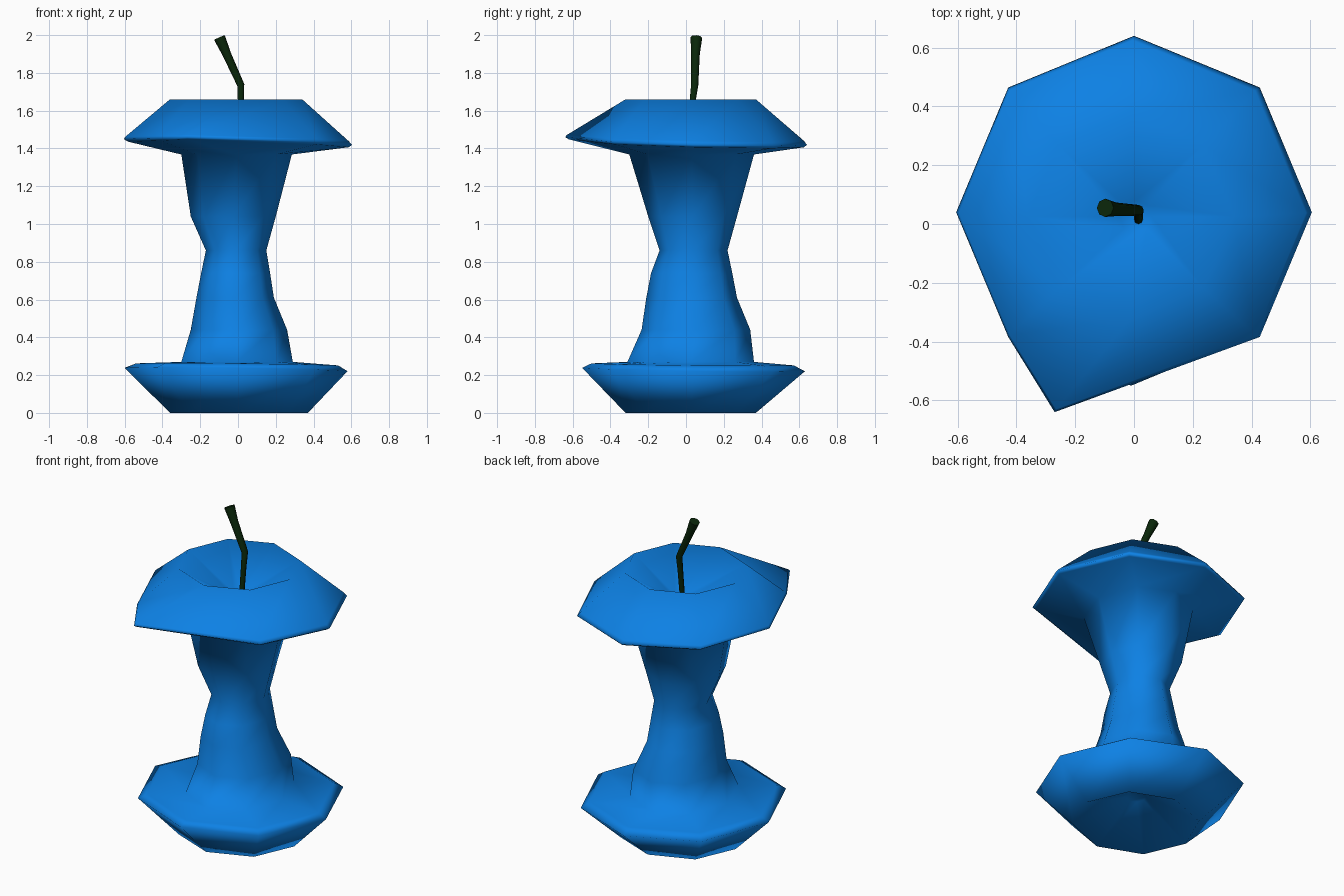
import bpy, bmesh, math
from mathutils import Vector

cube = bpy.data.objects.get("Cube")
if cube:
    bpy.data.objects.remove(cube)


def material(name, rgb):
    mat = bpy.data.materials.new(name)
    mat.use_nodes = True
    mat.diffuse_color = (*rgb, 1)
    mat.node_tree.nodes["Principled BSDF"].inputs["Base Color"].default_value = (*rgb, 1)
    return mat


def ring(z, x0, x1, y0, y1, tilt=0.0):
    """Octagon filling the given x and y spans, tilted down to the back left."""
    pts = []
    for i in range(8):
        a = i * math.pi / 4
        x = (x0 + x1) / 2 + (x1 - x0) / 2 * math.cos(a)
        y = (y0 + y1) / 2 + (y1 - y0) / 2 * math.sin(a)
        pts.append(Vector((x, y, z - tilt * (x + y))))
    return pts


def loft(name, rings, mat, angle):
    """Skin a stack of rings and close both ends."""
    bm = bmesh.new()
    loops = [[bm.verts.new(p) for p in r] for r in rings]
    n = len(loops[0])
    for low, high in zip(loops, loops[1:]):
        for i in range(n):
            j = (i + 1) % n
            bm.faces.new((low[i], low[j], high[j], high[i]))
    bm.faces.new(loops[0][::-1])
    bm.faces.new(loops[-1])
    mesh = bpy.data.meshes.new(name)
    bm.to_mesh(mesh)
    bm.free()
    mesh.materials.append(mat)
    obj = bpy.data.objects.new(name, mesh)
    bpy.context.collection.objects.link(obj)
    bpy.ops.object.select_all(action='DESELECT')
    obj.select_set(True)
    bpy.context.view_layer.objects.active = obj
    bpy.ops.object.shade_smooth_by_angle(angle=math.radians(angle))


blue = material("blue skin", (0.004, 0.22, 0.78))
green = material("dark green stem", (0.003, 0.02, 0.003))

# Top rim, with one corner pulled out at the front right
lip = ring(1.422, -0.58, 0.585, -0.545, 0.625, 0.025)
rim = ring(1.435, -0.605, 0.605, -0.56, 0.64, 0.025)
shoulder = ring(1.452, -0.595, 0.585, -0.55, 0.625, 0.02)
lip[6] = Vector((-0.265, -0.62, 1.448))
rim[6] = Vector((-0.27, -0.64, 1.46))
shoulder[6] = Vector((-0.265, -0.63, 1.472))

# Whole fruit, from the hollow underneath to the stem hollow on top
loft("eaten_fruit", [
    ring(0.17, -0.05, 0.06, -0.03, 0.08),
    ring(0.00, -0.36, 0.37, -0.32, 0.37),
    ring(0.23, -0.60, 0.58, -0.55, 0.63, 0.015),
    ring(0.257, -0.54, 0.53, -0.50, 0.57, 0.01),
    ring(0.27, -0.30, 0.29, -0.31, 0.36),
    ring(0.44, -0.25, 0.26, -0.235, 0.34),
    ring(0.61, -0.22, 0.19, -0.21, 0.27),
    ring(0.74, -0.195, 0.17, -0.185, 0.245),
    ring(0.86, -0.17, 0.15, -0.14, 0.22),
    ring(1.04, -0.25, 0.20, -0.20, 0.27),
    ring(1.368, -0.30, 0.285, -0.30, 0.36),
    lip,
    rim,
    shoulder,
    ring(1.66, -0.36, 0.34, -0.32, 0.37),
    ring(1.48, -0.05, 0.06, -0.03, 0.08),
], blue, 180)

# Bent stem, thicker at the tip
path = [(0.015, 0.014, 1.47), (0.015, 0.035, 1.65), (0.015, 0.046, 1.735),
        (-0.06, 0.05, 1.90), (-0.098, 0.055, 1.987)]
radii = [0.015, 0.016, 0.019, 0.023, 0.031]
path = [Vector(p) for p in path]
stem_rings = []
for i, (p, r) in enumerate(zip(path, radii)):
    along = path[min(i + 1, len(path) - 1)] - path[max(i - 1, 0)]
    turn = Vector((0, 0, 1)).rotation_difference(along)
    stem_rings.append([p + turn @ Vector((r * math.cos(a), r * math.sin(a), 0))
                       for a in (k * math.pi / 4 for k in range(8))])
loft("stem", stem_rings, green, 50)
